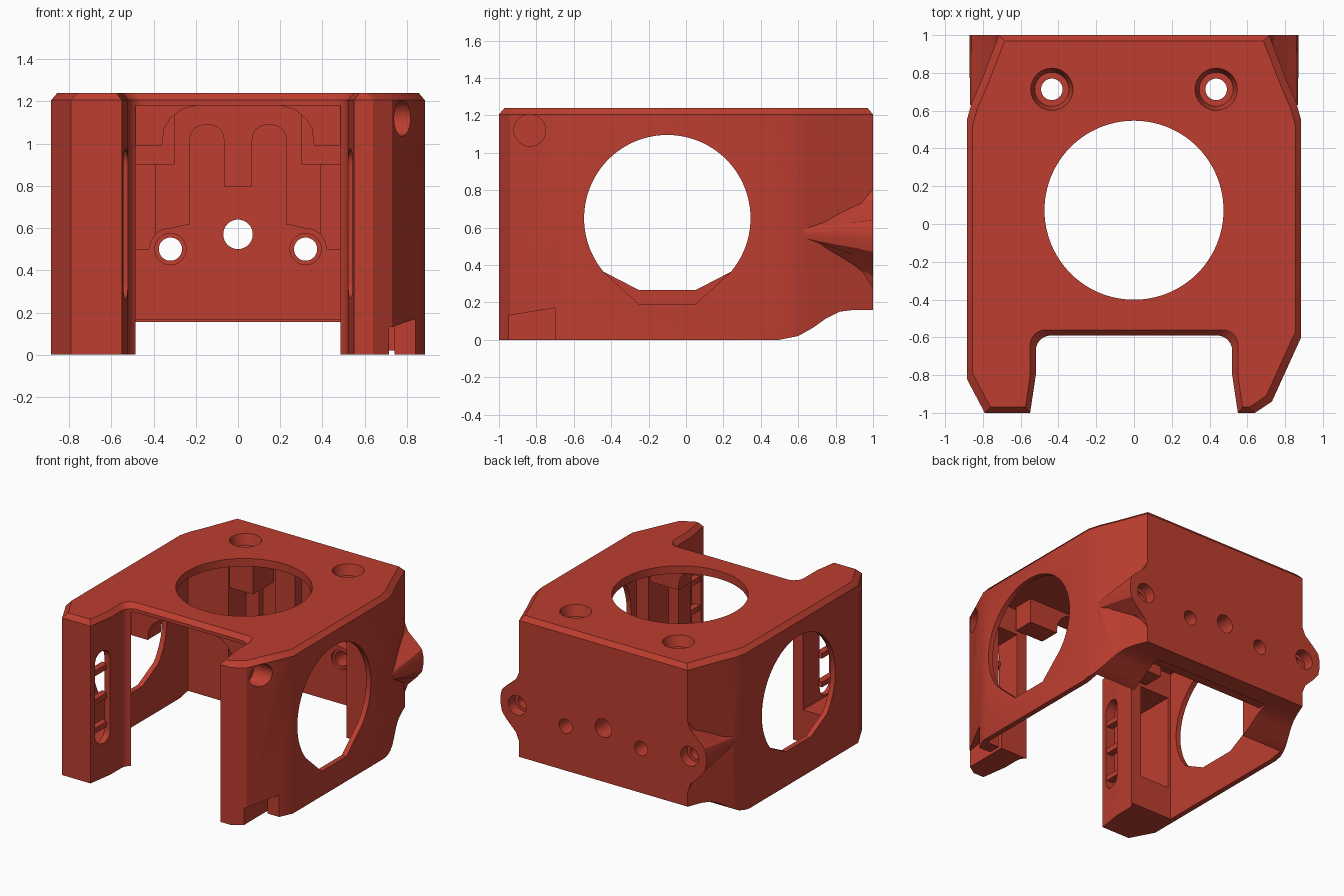
import bpy, bmesh, math

if "Cube" in bpy.data.objects:
    bpy.data.objects.remove(bpy.data.objects["Cube"])

red = bpy.data.materials.new("brick red")
red.diffuse_color = (0.51, 0.048, 0.029, 1)
red.use_nodes = True
red.node_tree.nodes["Principled BSDF"].inputs["Base Color"].default_value = red.diffuse_color


def make(name, bm):
    bmesh.ops.recalc_face_normals(bm, faces=bm.faces)
    me = bpy.data.meshes.new(name)
    bm.to_mesh(me)
    bm.free()
    ob = bpy.data.objects.new(name, me)
    bpy.context.collection.objects.link(ob)
    return ob


def prism(name, pts, a, b, axis="z", end=None):
    """Extrude a 2D outline along an axis; 'end' is an optional second outline."""
    put = {"z": lambda p, t: (p[0], p[1], t),
           "y": lambda p, t: (p[0], t, p[1]),
           "x": lambda p, t: (t, p[0], p[1])}[axis]
    bm = bmesh.new()
    lo = [bm.verts.new(put(p, a)) for p in pts]
    hi = [bm.verts.new(put(p, b)) for p in (end or pts)]
    bm.faces.new(lo)
    bm.faces.new(hi)
    n = len(pts)
    for i in range(n):
        bm.faces.new((lo[i], lo[(i + 1) % n], hi[(i + 1) % n], hi[i]))
    return make(name, bm)


def rect(x0, x1, y0, y1):
    return [(x0, y0), (x1, y0), (x1, y1), (x0, y1)]


def arc(cx, cy, r, a0=0, a1=360, n=48):
    full = a1 - a0 == 360
    k = n if full else n + 1
    return [(cx + r * math.cos(math.radians(a0 + (a1 - a0) * i / n)),
             cy + r * math.sin(math.radians(a0 + (a1 - a0) * i / n))) for i in range(k)]


def box(name, x, y, z):
    return prism(name, rect(x[0], x[1], y[0], y[1]), z[0], z[1])


def boolean(target, tool, op):
    m = target.modifiers.new("cut", "BOOLEAN")
    m.operation, m.solver, m.object = op, "EXACT", tool
    deps = bpy.context.evaluated_depsgraph_get()
    new = bpy.data.meshes.new_from_object(target.evaluated_get(deps))
    target.modifiers.clear()
    target.data = new
    bpy.data.objects.remove(tool)


def cut(tool):
    boolean(body, tool, "DIFFERENCE")


def add(tool):
    boolean(body, tool, "UNION")


def scaled(pts, d):
    return [(x - math.copysign(d, x), y - math.copysign(d, y)) for x, y in pts]


# outer shell with chamfered top rim
outline = [(-0.79, -1), (0.64, -1), (0.73, -0.94), (0.885, -0.6), (0.885, 0.55),
           (0.86, 0.64), (0.80, 0.78), (0.715, 1), (-0.715, 1), (-0.80, 0.78),
           (-0.86, 0.64), (-0.885, 0.55), (-0.885, -0.82)]
body = prism("housing", outline, 0, 1.205)
add(prism("top_rim", outline, 1.205, 1.24, end=scaled(outline, 0.03)))

# rear mounting ears: bell outline that narrows towards the front
bell = [(0.66, 0.25), (0.705, 0.25), (0.74, 0.34), (0.82, 0.42), (0.86, 0.47), (0.872, 0.53),
        (0.872, 0.59), (0.86, 0.64), (0.82, 0.68), (0.74, 0.75), (0.705, 0.83), (0.66, 0.83)]
for s in (-1, 1):
    back = [(s * x, z) for x, z in bell]
    front = [(s * (x - 0.004), 0.575 + (z - 0.575) * 0.3) for x, z in bell]
    add(prism("ear", front, 0.63, 1, "y", end=back))

# inner cavity, narrowed between the solid rear corners
half = [(0.845, -0.605), (0.845, 0.60), (0.50, 0.60), (0.50, 0.86)]
cut(prism("cavity", half + [(-x, y) for x, y in reversed(half)], -0.1, 1.18))

# front notch between the pillars, with a chamfered top lip
notch = ([(-0.55, -1.0), (-0.56, -1.1), (0.56, -1.1), (0.55, -1.0), (0.52, -0.8)]
         + arc(0.44, -0.67, 0.08, 0, 90, 6) + arc(-0.44, -0.67, 0.08, 90, 180, 6)
         + [(-0.52, -0.8)])
cut(prism("notch", notch, -0.1, 1.3))
wide = [(x + math.copysign(0.03, x), y + (0.03 if y > -0.7 else 0)) for x, y in notch]
cut(prism("notch_lip", notch, 1.205, 1.2405, end=wide))

# raised rear underside
cut(prism("rear_underside", [(0.5, -0.1), (0.5, 0), (0.6, 0.02), (0.68, 0.065),
          (0.75, 0.115), (0.82, 0.15), (0.9, 0.16), (1.1, 0.16), (1.1, -0.1)], -1, 1, "x"))

# inside of the back wall: forked pad, lower band and bosses
pad = ([(0.51, 0.165), (0.51, 0.5), (0.42, 0.5)] + arc(0.32, 0.5, 0.1, 0, 90, 8)
       + [(0.23, 0.62)] + arc(0.16, 1.02, 0.07, 0, 90, 6) + arc(0.135, 1.02, 0.07, 90, 180, 6)
       + [(0.065, 0.8)])
pad += [(-x, z) for x, z in reversed(pad)]
add(prism("back_pad", pad, 0.78, 0.9, "y"))

for s in (-1, 1):
    def sx(a, b):
        return tuple(sorted((s * a, s * b)))
    # corner posts and rear screw blocks
    add(box("corner_post", sx(0.39, 0.56), (0.81, 0.89), (0.4, 1.0)))
    add(box("rear_screw_block", sx(0.3, 0.57), (0.61, 0.88), (0.9, 1.2)))
    # hanging front blocks, curved into the ceiling
    curve = [(0.6, 0.99), (0.36, 0.99), (0.35, 1.07), (0.32, 1.12), (0.27, 1.16),
             (0.2, 1.18), (0.2, 1.2), (0.6, 1.2)]
    add(prism("front_block", [(s * x, z) for x, z in curve], -0.58, -0.42, "y"))

# top fan opening and its two countersunk screw holes
cut(prism("fan_opening", arc(0, 0.073, 0.474, n=96), 1.0, 1.4))
for s in (-1, 1):
    cut(prism("screw_hole", arc(s * 0.435, 0.713, 0.057, n=32), 0.7, 1.4))
    cut(prism("screw_sink", arc(s * 0.435, 0.713, 0.09, n=32), 1.16, 1.2401,
              end=arc(s * 0.435, 0.713, 0.112, n=32)))

# side openings: round on top, flat at the bottom
for s, low in ((1, 0.19), (-1, 0.265)):
    prof = arc(-0.1, 0.65, 0.445, -40, 220, 64) + [(-0.25, low), (0.05, low)]
    cut(prism("side_opening", prof, s * 0.7, s * 1.0, "x"))

# back wall holes
cut(prism("centre_hole", arc(0, 0.57, 0.07, n=32), 0.6, 1.1, "y"))
for s in (-1, 1):
    cut(prism("small_hole", arc(s * 0.32, 0.5, 0.055, n=32), 0.6, 1.1, "y"))
    cut(prism("small_hole_sink", arc(s * 0.32, 0.5, 0.074, n=32), 0.6, 0.80, "y"))
    cut(prism("ear_hole", arc(s * 0.73, 0.55, 0.05, n=32), 0.75, 1.1, "y"))
    cut(prism("ear_hole_sink", arc(s * 0.73, 0.55, 0.075, n=32), 0.92, 1.1, "y"))

# pillar pockets and barred slots
for s in (-1, 1):
    cut(box("pocket", tuple(sorted((s * 0.57, s * (0.82 if s < 0 else 0.74)))),
            (-0.9, -0.59), (0.25, 0.98)))
    slot = arc(-0.88, 0.90, 0.075, 0, 180, 12) + arc(-0.88, 0.34, 0.075, 180, 360, 12)
    cut(prism("slot", slot, s * 0.5, s * 0.62, "x"))
    for z in (0.38, 0.60, 0.82):
        add(box("slot_bar", tuple(sorted((s * 0.55, s * 0.60))), (-0.965, -0.79),
                (z - 0.02, z + 0.02)))

# right pillar: blind hole near the top and notch at the foot
cut(prism("blind_hole", arc(-0.835, 1.12, 0.085, n=32), 0.66, 1.0, "x"))
cut(prism("foot_notch", [(-0.95, -0.1), (-0.7, -0.1), (-0.7, 0.17), (-0.95, 0.13)],
          0.715, 1.0, "x"))
cut(box("foot_slit", (0.715, 0.74), (-0.8, -0.59), (-0.1, 0.14)))

# finish
body.data.materials.clear()
body.data.materials.append(red)
for p in body.data.polygons:
    p.material_index = 0
bpy.context.view_layer.objects.active = body
body.select_set(True)
bpy.ops.object.shade_smooth_by_angle(angle=math.radians(25))
